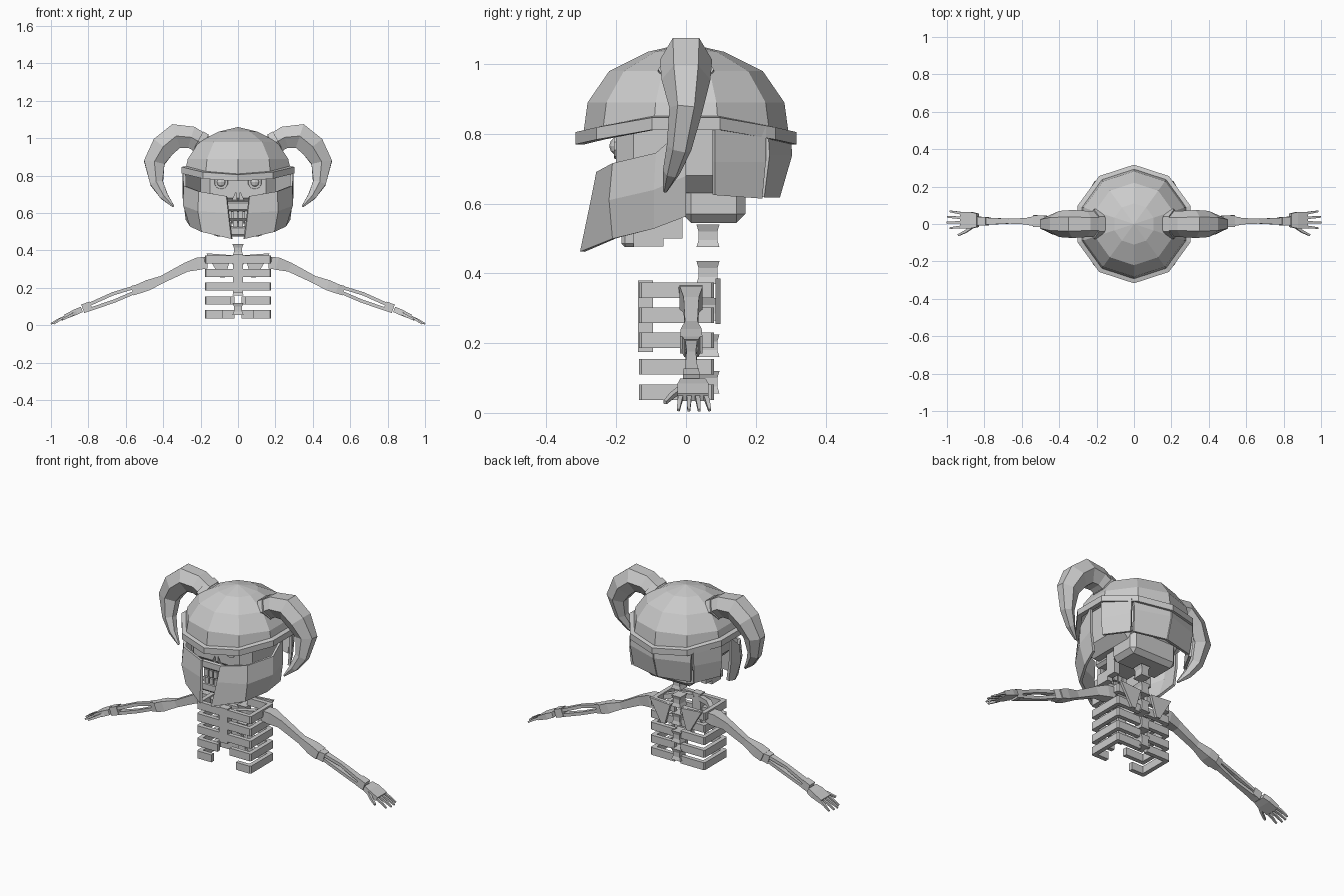
import bpy, bmesh, math
from mathutils import Vector, Matrix

if "Cube" in bpy.data.objects:
    bpy.data.objects.remove(bpy.data.objects["Cube"])

grey = bpy.data.materials.new("bone_grey")
grey.diffuse_color = (0.6, 0.6, 0.6, 1)
grey.use_nodes = True
grey.node_tree.nodes["Principled BSDF"].inputs["Base Color"].default_value = grey.diffuse_color


def make(name, verts, faces, mirror=False, solid=0, bevel=0):
    bm = bmesh.new()
    vs = [bm.verts.new(v) for v in verts]
    for f in faces:
        bm.faces.new([vs[i] for i in f])
    bmesh.ops.recalc_face_normals(bm, faces=bm.faces)
    me = bpy.data.meshes.new(name)
    bm.to_mesh(me)
    bm.free()
    me.materials.append(grey)
    ob = bpy.data.objects.new(name, me)
    bpy.context.collection.objects.link(ob)
    if solid:
        m = ob.modifiers.new("thickness", 'SOLIDIFY')
        m.thickness, m.offset = solid, 0
    if bevel:
        m = ob.modifiers.new("bevel", 'BEVEL')
        m.width, m.segments = bevel, 1
    if mirror:
        ob.modifiers.new("mirror", 'MIRROR')
    return ob


def box(name, x, y, z, **kw):
    v = [(a, b, c) for a in x for b in y for c in z]
    f = [(0, 1, 3, 2), (4, 5, 7, 6), (0, 1, 5, 4), (2, 3, 7, 6), (0, 2, 6, 4), (1, 3, 7, 5)]
    return make(name, v, f, **kw)


def tube(name, pts, radii, sides=4, mirror=False):
    """Sweep an elliptic polygon; radii are (along y, across path)."""
    pts = [Vector(p) for p in pts]
    phase, k = (math.pi / 4, math.sqrt(2)) if sides == 4 else (0, 1)
    verts, faces, n = [], [], len(pts)
    for i, p in enumerate(pts):
        t = (pts[min(i + 1, n - 1)] - pts[max(i - 1, 0)]).normalized()
        nor = t.cross(Vector((0, 1, 0))).normalized()
        side = nor.cross(t)
        for j in range(sides):
            a = phase + math.tau * j / sides
            verts.append(p + side * math.cos(a) * radii[i][0] * k + nor * math.sin(a) * radii[i][1] * k)
    for i in range(n - 1):
        for j in range(sides):
            q = (j + 1) % sides
            faces.append((i * sides + j, i * sides + q, (i + 1) * sides + q, (i + 1) * sides + j))
    faces += [tuple(range(sides)), tuple(range((n - 1) * sides, n * sides))]
    return make(name, verts, faces, mirror)


def panel(name, rows, solid=0.015):
    """Curved plate through rows of points, mirrored."""
    w = len(rows[0])
    verts = [p for r in rows for p in r]
    faces = [(i * w + j, i * w + j + 1, (i + 1) * w + j + 1, (i + 1) * w + j)
             for i in range(len(rows) - 1) for j in range(w - 1)]
    return make(name, verts, faces, mirror=True, solid=solid)


def ring(r, zfun):
    out = []
    for j in range(10):
        a = math.pi / 2 + math.tau * j / 10
        x, y = r * math.cos(a), r * math.sin(a)
        out.append((x, y, zfun(y / r)))
    return out


def lathe(name, rings, apex=None, closed=False):
    verts = [p for r in rings for p in r]
    faces, n = [], len(rings)
    for i in range(n if closed else n - 1):
        b = (i + 1) % n
        for j in range(10):
            q = (j + 1) % 10
            faces.append((i * 10 + j, i * 10 + q, b * 10 + q, b * 10 + j))
    if apex:
        verts.append(apex)
        faces += [((n - 1) * 10 + j, (n - 1) * 10 + (j + 1) % 10, n * 10) for j in range(10)]
    return make(name, verts, faces)


# Helmet dome and its brim, which dips at front and back
dip = lambda top: (lambda s: top - 0.05 * abs(s) ** 1.5)
lathe("helmet_dome", [ring(.295, dip(.845)), ring(.282, lambda s: .89), ring(.22, lambda s: .98),
                      ring(.11, lambda s: 1.035)], (0, 0, 1.06))
lathe("helmet_brim", [ring(.317, dip(.82)), ring(.317, dip(.855)), ring(.29, dip(.86)),
                      ring(.29, dip(.82))], closed=True)

# Horns with base collars
tube("horn", [(.17, 0, .96), (.25, 0, 1.005), (.33, 0, 1.012), (.40, 0, .955), (.448, 0, .87),
              (.435, -.02, .76), (.395, -.042, .69), (.345, -.06, .635)],
     [(.068, .06), (.07, .068), (.075, .077), (.07, .075), (.048, .064), (.036, .04), (.025, .025), (.006, .006)],
     6, True)
tube("horn_collar", [(.185, 0, .968), (.215, 0, .985)], [(.08, .068), (.08, .068)], 6, True)

# Cheek guards and neck guard
panel("cheek_guard", [
    [(.288, 0, .82), (.284, -.085, .745), (.205, -.205, .715), (.06, -.25, .69)],
    [(.288, 0, .68), (.286, -.09, .64), (.21, -.215, .61), (.05, -.268, .60)],
    [(.272, 0, .565), (.25, -.09, .53), (.19, -.205, .50), (.033, -.297, .462)]])
panel("neck_guard_side", [
    [(.288, .08, .83), (.2, .225, .82)], [(.288, .08, .72), (.205, .225, .72)],
    [(.278, .08, .625), (.2, .215, .615)]])
panel("neck_guard_back", [
    [(.195, .225, .82), (0, .29, .80)], [(.195, .23, .74), (0, .295, .74)],
    [(.185, .215, .62), (0, .26, .62)]], .02)

# Skull with nose holes cut in
skull = box("skull", (-.2, .2), (-.2, .18), (.63, .92), bevel=.05)
cutter = make("nose_cutter", [(x, y, z) for y in (-.3, -.15) for x, z in ((.006, .665), (.032, .665), (.01, .715))],
              [(0, 1, 2), (3, 4, 5), (0, 1, 4, 3), (1, 2, 5, 4), (2, 0, 3, 5)], mirror=True)
cutter.hide_render = True
cutter.display_type = 'WIRE'
cut = skull.modifiers.new("nose", 'BOOLEAN')
cut.operation, cut.object = 'DIFFERENCE', cutter
box("skull_base", (-.15, .15), (-.01, .17), (.545, .72), bevel=.025)
box("upper_jaw", (-.11, .11), (-.19, 0), (.605, .67), bevel=.015)

# Eyes: ball and socket rim
bm = bmesh.new()
bmesh.ops.create_uvsphere(bm, u_segments=10, v_segments=6, radius=.028,
                          matrix=Matrix.Translation((.09, -.192, .765)))
bmesh.ops.create_cone(bm, cap_ends=True, segments=10, radius1=.04, radius2=.036, depth=.02,
                      matrix=Matrix.Translation((.09, -.196, .765)) @ Matrix.Rotation(math.pi / 2, 4, 'X'))
me = bpy.data.meshes.new("eyes")
bm.to_mesh(me)
bm.free()
me.materials.append(grey)
eyes = bpy.data.objects.new("eyes", me)
bpy.context.collection.objects.link(eyes)
eyes.modifiers.new("mirror", 'MIRROR')

# Teeth and lower jaw
for i in range(3):
    x = .004 + i * .03
    box("upper_tooth", (x, x + .024), (-.19, -.165), (.57, .61), mirror=True)
    box("lower_tooth", (x, x + .024), (-.185, -.16), (.525, .56), mirror=True)
box("chin", (-.12, .12), (-.185, -.14), (.475, .53), bevel=.01)
box("jaw_side", (.09, .125), (-.15, -.065), (.477, .54), mirror=True)
box("jaw_hinge", (.09, .125), (-.075, -.01), (.5, .65), mirror=True)

# Spine: spool-shaped vertebrae
for i in range(5):
    z = .055 + i * .105
    tube("vertebra", [(0, .063, z + d) for d in (0, .02, .045, .065)],
         [(.033, .03), (.027, .022), (.027, .022), (.033, .03)])

# Ribs: half hoops mirrored, the lower ones open at the front
for z, gap in ((.33, .01), (.258, .01), (.186, .01), (.11, .04), (.037, .08)):
    p = [(gap, -.135), (.17, -.135), (.177, -.128), (.177, .073), (.17, .08), (.02, .08),
         (.02, .055), (.152, .055), (.152, -.11), (gap, -.11)]
    n = len(p)
    verts = [(x, y, h) for h in (z, z + .044) for x, y in p]
    quads = [(0, 1, 8, 9), (1, 2, 3, 8), (3, 4, 7, 8), (4, 5, 6, 7)]
    faces = [tuple(i + o for i in f) for f in quads for o in (0, n)]
    faces += [(i, (i + 1) % n, (i + 1) % n + n, i + n) for i in range(n)]
    make("rib", verts, faces, mirror=True)
box("sternum", (-.027, .027), (-.138, -.095), (.175, .38))

# Shoulder blades and collar bones
panel("shoulder_blade", [[(.035, .092, .375), (.17, .092, .385)], [(.07, .092, .255), (.095, .092, .255)]], .014)
tube("collar_bone", [(.02, -.105, .355), (.1, -.07, .36), (.19, .01, .345)], [(.014, .014)] * 3, 4, True)

# Arms
Y = .015
tube("upper_arm", [(.165, Y, .335), (.21, Y, .33), (.278, Y, .31), (.406, Y, .245), (.48, Y, .215), (.53, Y, .195)],
     [(.033, .03), (.033, .034), (.022, .025), (.018, .02), (.03, .028), (.032, .026)], 4, True)
tube("elbow", [(.515, Y, .2), (.565, Y, .185)], [(.028, .024), (.02, .026)], 4, True)
tube("radius_bone", [(.555, Y, .203), (.67, Y, .168), (.81, Y, .105)], [(.018, .009), (.013, .009), (.02, .009)], 4, True)
tube("ulna_bone", [(.555, Y, .175), (.66, Y, .13), (.80, Y, .082)], [(.018, .009), (.013, .009), (.02, .009)], 4, True)
tube("wrist", [(.785, Y, .105), (.83, Y, .088)], [(.022, .024), (.024, .024)], 4, True)

# Hands
tube("palm", [(.835, .02, .085), (.87, .02, .07), (.925, .02, .045)], [(.036, .015), (.044, .016), (.044, .012)], 4, True)
for i, end in enumerate((.985, 1.0, .998, .985)):
    y0, y1 = -.015 + i * .024, -.022 + i * .03
    m, ym = (.92 + end) / 2, (y0 + y1) / 2
    tube("finger", [(.92, y0, .046), (m, ym, .03), (end, y1, .008)],
         [(.007, .007), (.006, .006), (.004, .004)], 4, True)
tube("thumb", [(.865, -.015, .068), (.9, -.04, .05), (.94, -.06, .03)],
     [(.008, .008), (.007, .007), (.005, .005)], 4, True)
